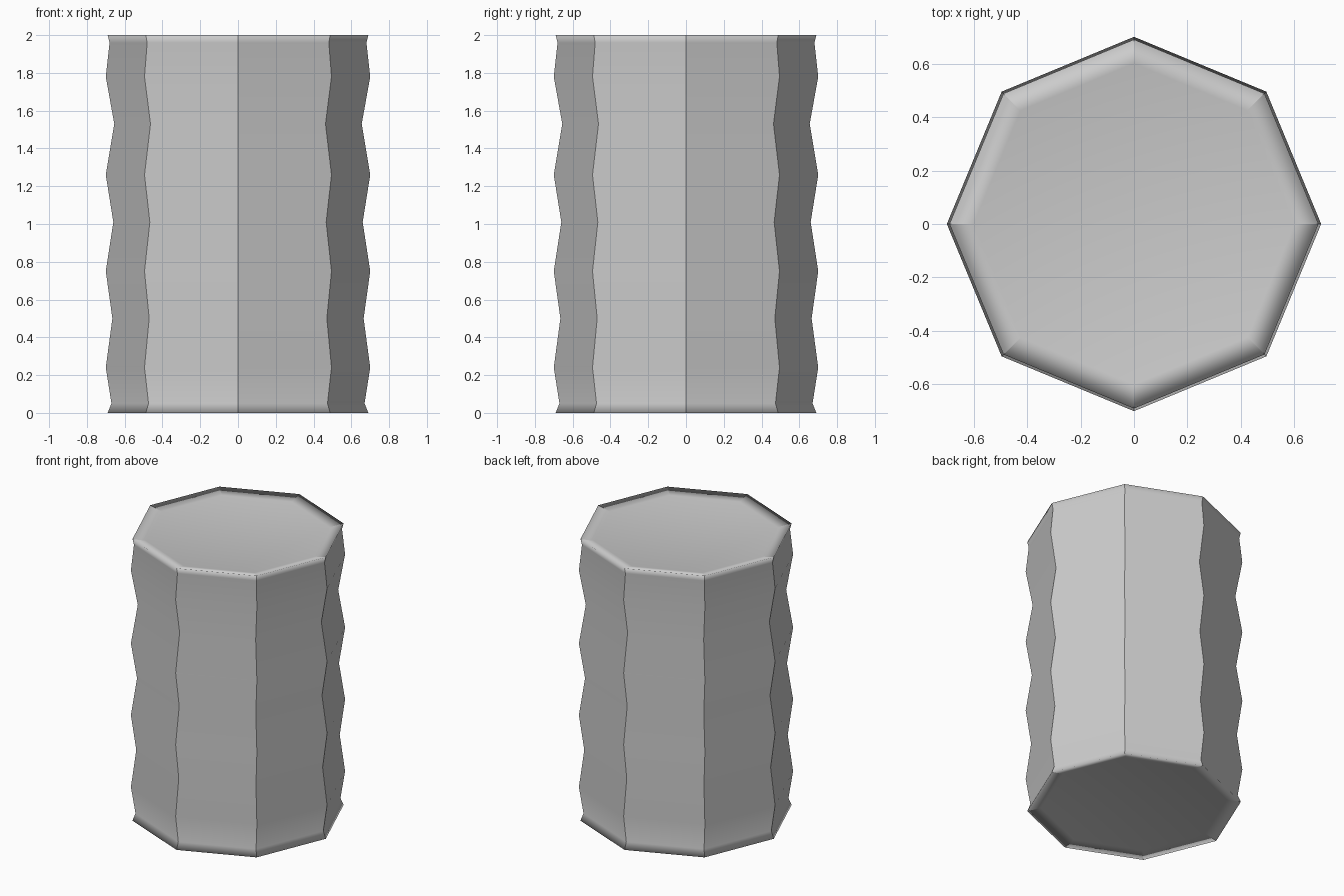
import bpy
import bmesh
from math import cos, sin, pi

SIDES = 8

cube = bpy.data.objects.get("Cube")
if cube:
    bpy.data.objects.remove(cube, do_unlink=True)

# Plain grey material
grey = bpy.data.materials.new("plain grey")
grey.use_nodes = True
colour = (0.6, 0.6, 0.6, 1)
grey.diffuse_color = colour
grey.node_tree.nodes["Principled BSDF"].inputs["Base Color"].default_value = colour

# Radius and height of each ring, from the lower recess to the upper one
profile = [(0.60, 0.02), (0.69, 0), (0.67, 0.05), (0.70, 0.24), (0.665, 0.50),
           (0.70, 0.75), (0.66, 1.01), (0.70, 1.26), (0.655, 1.53),
           (0.70, 1.78), (0.68, 1.96), (0.69, 2), (0.60, 1.98)]

bm = bmesh.new()
rings = [[bm.verts.new((r * cos(2 * pi * i / SIDES), r * sin(2 * pi * i / SIDES), z))
          for i in range(SIDES)] for r, z in profile]

# Wavy walls and rims
for low, high in zip(rings, rings[1:]):
    for i in range(SIDES):
        j = (i + 1) % SIDES
        bm.faces.new((low[i], low[j], high[j], high[i]))

# Recessed end caps
bm.faces.new(rings[0][::-1])
bm.faces.new(rings[-1])
for face in bm.faces:
    face.smooth = True

# Crisp corners run up the walls and across the rims, ends blend softly
for low, high in zip(rings, rings[1:]):
    for a, b in zip(low, high):
        bm.edges.get((a, b)).smooth = False

mesh = bpy.data.meshes.new("barrel_body")
bm.to_mesh(mesh)
bm.free()
mesh.materials.append(grey)
body = bpy.data.objects.new("barrel_body", mesh)
bpy.context.collection.objects.link(body)
